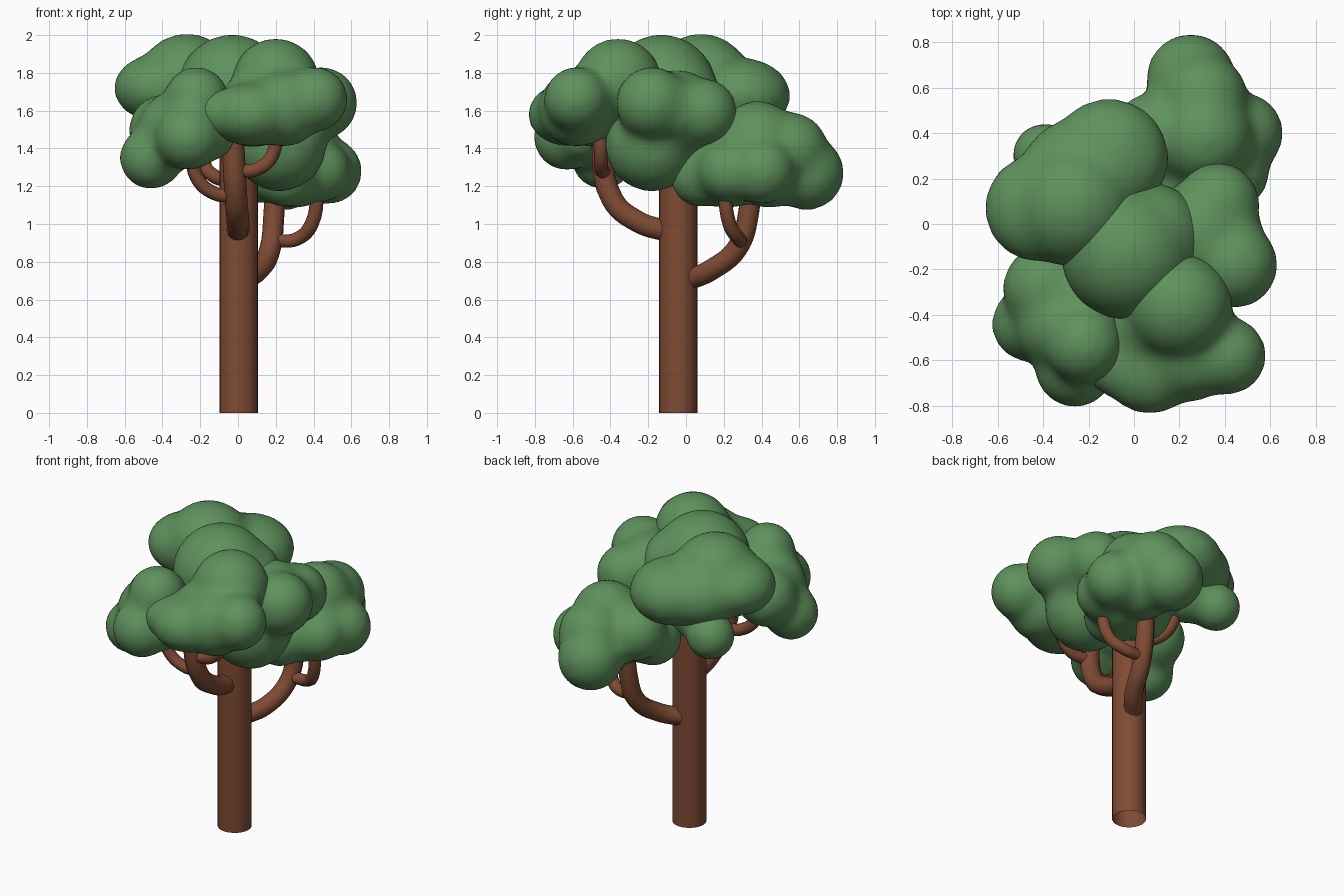
import bpy, bmesh
from mathutils import Matrix, Vector

if "Cube" in bpy.data.objects:
    bpy.data.objects.remove(bpy.data.objects["Cube"], do_unlink=True)


def material(name, color):
    m = bpy.data.materials.new(name)
    m.use_nodes = True
    m.diffuse_color = color
    m.node_tree.nodes["Principled BSDF"].inputs["Base Color"].default_value = color
    return m


leaf = material("leaf green", (0.113, 0.287, 0.108, 1))
bark = material("bark brown", (0.212, 0.07, 0.034, 1))


def add_object(name, data, mat):
    ob = bpy.data.objects.new(name, data)
    bpy.context.collection.objects.link(ob)
    data.materials.append(mat)
    return ob


def foliage(name, *blobs):
    """Balls (x, y, z, radius, optional flattening) fused into one soft clump."""
    bm = bmesh.new()
    for x, y, z, r, *flat in blobs:
        squash = Matrix.Diagonal((1, 1, flat[0] if flat else 1, 1))
        bmesh.ops.create_icosphere(bm, subdivisions=4, radius=r + 0.01,
                                   matrix=Matrix.Translation((x, y, z)) @ squash)
    me = bpy.data.meshes.new(name)
    bm.to_mesh(me)
    bm.free()
    ob = add_object(name, me, leaf)
    fuse = ob.modifiers.new("fuse", 'REMESH')
    fuse.mode = 'VOXEL'
    fuse.voxel_size = 0.025
    fuse.use_smooth_shade = True
    soft = ob.modifiers.new("soften", 'SMOOTH')
    soft.factor = 0.5
    soft.iterations = 20


def branch(name, radius, *points):
    """Round limb following a smooth path."""
    cu = bpy.data.curves.new(name, 'CURVE')
    cu.dimensions = '3D'
    cu.bevel_depth = radius
    cu.bevel_resolution = 3
    cu.use_fill_caps = True
    sp = cu.splines.new('BEZIER')
    sp.resolution_u = 6
    sp.bezier_points.add(len(points) - 1)
    for bp, p in zip(sp.bezier_points, points):
        bp.co = Vector(p)
        bp.handle_left_type = bp.handle_right_type = 'AUTO'
    add_object(name, cu, bark)


# Trunk, an open tube
bpy.ops.mesh.primitive_cylinder_add(vertices=24, radius=0.102, depth=1.5,
                                    end_fill_type='NOTHING',
                                    location=(0.004, -0.041, 0.75))
trunk = bpy.context.object
trunk.name = "trunk"
trunk.data.materials.append(bark)
bpy.ops.object.shade_smooth_by_angle()

# Limbs
branch("front_limb", 0.06, (0, -0.09, 0.96), (0, -0.25, 1.01),
       (-0.01, -0.39, 1.13), (-0.03, -0.45, 1.5))
branch("front_twig_right", 0.037, (-0.02, -0.43, 1.28), (0.1, -0.45, 1.29),
       (0.18, -0.45, 1.36), (0.2, -0.46, 1.52))
branch("front_twig_left", 0.037, (-0.01, -0.38, 1.15), (-0.12, -0.4, 1.16),
       (-0.22, -0.42, 1.25), (-0.24, -0.43, 1.42))
branch("rear_limb", 0.056, (0.03, 0.03, 0.71), (0.11, 0.13, 0.755),
       (0.17, 0.27, 0.87), (0.19, 0.33, 1.05), (0.2, 0.34, 1.3))
branch("rear_twig", 0.037, (0.2, 0.29, 0.91), (0.31, 0.28, 0.92),
       (0.39, 0.23, 1.0), (0.42, 0.2, 1.25))
branch("side_limb", 0.037, (-0.03, -0.02, 1.23), (-0.12, 0.05, 1.25),
       (-0.18, 0.12, 1.32), (-0.2, 0.15, 1.55))

# Foliage clumps
foliage("crown_back", (-0.11, 0.29, 1.68, 0.255, 0.76), (-0.27, 0.08, 1.74, 0.26),
        (-0.42, 0.07, 1.72, 0.23, 0.76), (-0.24, 0.2, 1.68, 0.26, 0.8))
foliage("small_back_clump", (-0.39, 0.3, 1.46, 0.14), (-0.24, 0.2, 1.54, 0.17))
foliage("crown_middle", (-0.03, -0.13, 1.71, 0.285), (0.07, -0.06, 1.67, 0.235))
foliage("side_clump", (0.44, -0.18, 1.64, 0.185), (0.37, 0.09, 1.59, 0.175),
        (0.22, -0.18, 1.42, 0.24), (0.28, -0.05, 1.58, 0.23),
        (0.4, -0.04, 1.6, 0.16))
foliage("front_clump", (0.2, -0.36, 1.75, 0.225), (0.07, -0.62, 1.58, 0.21, 0.78),
        (0.41, -0.58, 1.66, 0.165), (0.24, -0.58, 1.61, 0.195),
        (-0.06, -0.6, 1.58, 0.16, 0.8), (0.08, -0.46, 1.6, 0.19))
foliage("front_side_clump", (-0.22, -0.53, 1.66, 0.165), (-0.26, -0.63, 1.46, 0.17),
        (-0.46, -0.44, 1.35, 0.16), (-0.39, -0.28, 1.5, 0.18),
        (-0.32, -0.44, 1.5, 0.2), (-0.15, -0.56, 1.47, 0.13),
        (-0.2, -0.35, 1.53, 0.18))
foliage("rear_clump", (0.25, 0.64, 1.27, 0.19), (0.3, 0.55, 1.39, 0.195),
        (0.31, 0.38, 1.44, 0.205), (0.48, 0.4, 1.28, 0.17),
        (0.25, 0.08, 1.25, 0.155), (0.3, 0.22, 1.29, 0.2),
        (0.3, 0.44, 1.28, 0.19), (0.08, 0.4, 1.4, 0.17),
        (0.1, 0.2, 1.28, 0.165), (0.43, 0.23, 1.28, 0.16))
